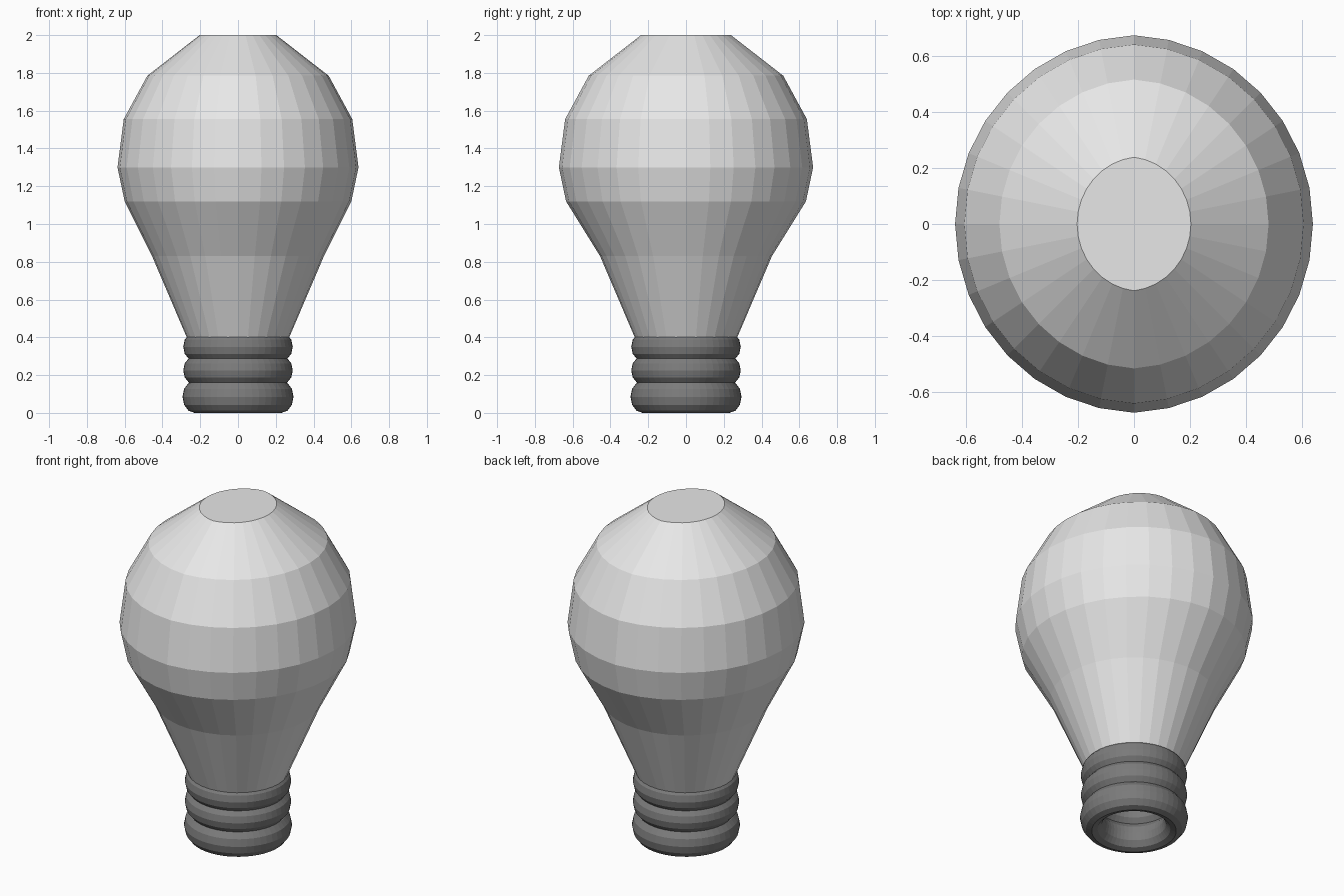
import bpy
import bmesh
from math import cos, sin, pi, asin

cube = bpy.data.objects.get("Cube")
if cube:
    bpy.data.objects.remove(cube, do_unlink=True)


def material(name, value):
    mat = bpy.data.materials.new(name)
    mat.use_nodes = True
    colour = (value, value, value, 1)
    mat.diffuse_color = colour
    mat.node_tree.nodes["Principled BSDF"].inputs["Base Color"].default_value = colour
    return mat


def finish(bm, name, mat):
    bmesh.ops.recalc_face_normals(bm, faces=bm.faces)
    mesh = bpy.data.meshes.new(name)
    bm.to_mesh(mesh)
    bm.free()
    mesh.materials.append(mat)
    obj = bpy.data.objects.new(name, mesh)
    bpy.context.collection.objects.link(obj)
    return obj


def bridge(bm, low, high):
    n = len(low)
    for i in range(n):
        j = (i + 1) % n
        bm.faces.new((low[i], low[j], high[j], high[i]))


glass = material("pale glass", 0.8)
metal = material("dark metal", 0.2)

# Glass bulb: radius, height, and extra stretch from front to back
PROFILE = [(0.25, 0.35, 0), (0.455, 0.83, 0), (0.60, 1.12, 0.035),
           (0.638, 1.30, 0.035), (0.605, 1.555, 0.035),
           (0.48, 1.785, 0.035), (0.203, 2.0, 0.035)]
SIDES = 32
bm = bmesh.new()
rings = []
for radius, z, stretch in PROFILE:
    ring = []
    for i in range(SIDES):
        a = 2 * pi * i / SIDES
        y = radius * sin(a) + stretch * asin(sin(a)) * 2 / pi
        ring.append(bm.verts.new((radius * cos(a), y, z)))
    rings.append(ring)
for low, high in zip(rings, rings[1:]):
    bridge(bm, low, high)
bm.faces.new(rings[0])
bm.faces.new(rings[-1])
finish(bm, "glass_bulb", glass)


# Screw base: three stacked, overlapping rings
def base_ring(name, z, width, height, major=0.23, around=48, section=12):
    bm = bmesh.new()
    loops = []
    for k in range(section):
        t = 2 * pi * k / section
        r = major + width * cos(t)
        loops.append([bm.verts.new((r * cos(2 * pi * i / around),
                                    r * sin(2 * pi * i / around),
                                    z + height * sin(t))) for i in range(around)])
    for k in range(section):
        bridge(bm, loops[k], loops[(k + 1) % section])
    finish(bm, name, metal)


base_ring("lower_base_ring", 0.085, 0.064, 0.085)
base_ring("middle_base_ring", 0.225, 0.06, 0.075)
base_ring("upper_base_ring", 0.35, 0.06, 0.075)
